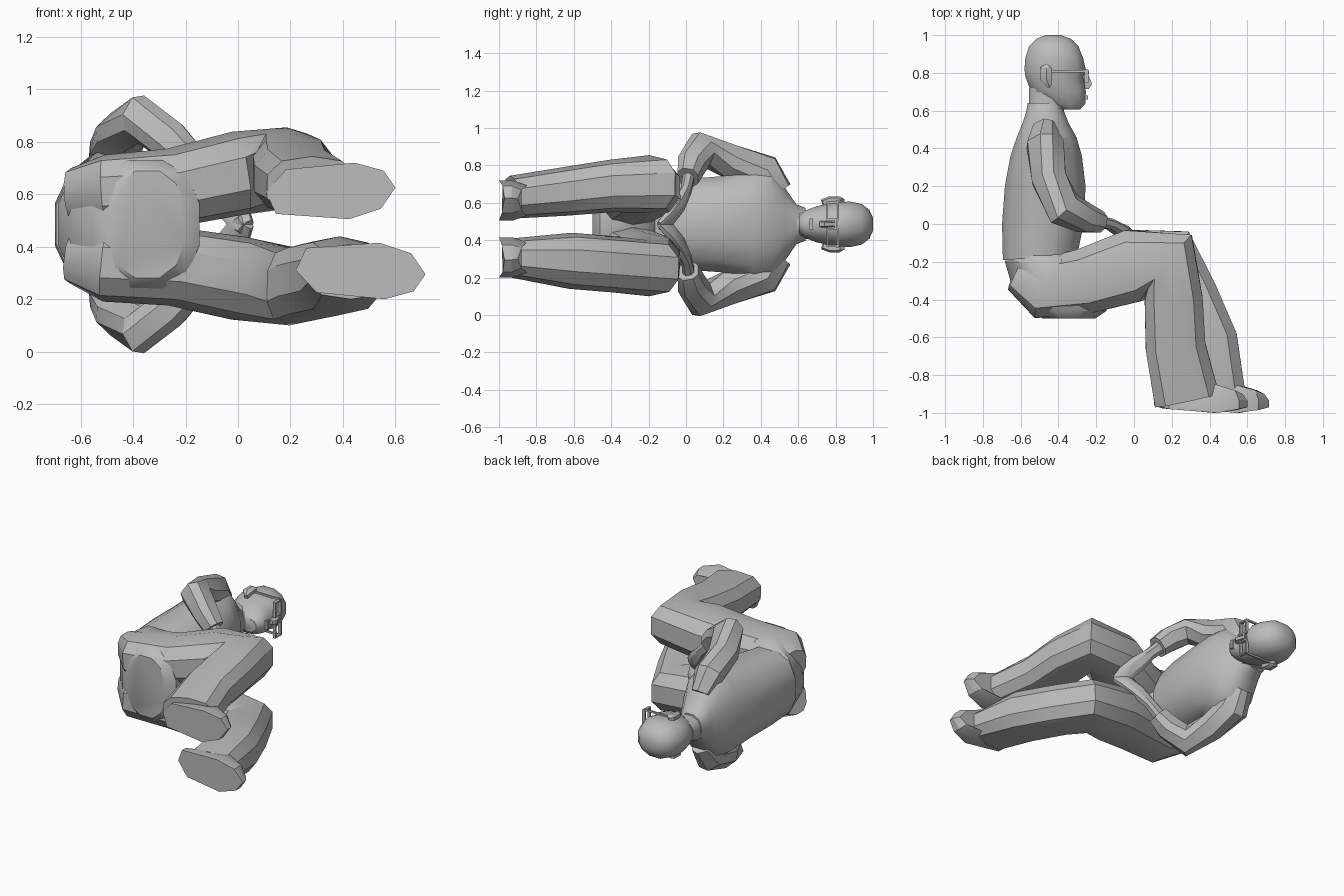
import bpy, bmesh, math
from mathutils import Vector

if "Cube" in bpy.data.objects:
    bpy.data.objects.remove(bpy.data.objects["Cube"], do_unlink=True)

grey = bpy.data.materials.new("plain grey")
grey.use_nodes = True
grey.diffuse_color = (0.5, 0.5, 0.5, 1)
grey.node_tree.nodes["Principled BSDF"].inputs["Base Color"].default_value = (0.5, 0.5, 0.5, 1)
MID = 0.485  # height of the body's plane of symmetry (the figure lies on its side)


def finish(name, bm, angle=30):
    bmesh.ops.recalc_face_normals(bm, faces=bm.faces)
    mesh = bpy.data.meshes.new(name)
    bm.to_mesh(mesh)
    bm.free()
    mesh.materials.append(grey)
    ob = bpy.data.objects.new(name, mesh)
    bpy.context.collection.objects.link(ob)
    bpy.ops.object.select_all(action="DESELECT")
    ob.select_set(True)
    bpy.context.view_layer.objects.active = ob
    bpy.ops.object.shade_smooth_by_angle(angle=math.radians(angle))
    return ob


def skin(name, rings, angle=30):
    """Bridge a row of point rings and cap both ends."""
    bm = bmesh.new()
    rows = [[bm.verts.new(p) for p in ring] for ring in rings]
    n = len(rows[0])
    for a, b in zip(rows, rows[1:]):
        for i in range(n):
            j = (i + 1) % n
            bm.faces.new((a[i], a[j], b[j], b[i]))
    bm.faces.new(rows[0])
    bm.faces.new(rows[-1])
    return finish(name, bm, angle)


def oval(c, u, v, n, power):
    ring = []
    for i in range(n):
        a = 2 * math.pi * (i + 0.5) / n
        ca, sa = math.cos(a), math.sin(a)
        ring.append(c + u * math.copysign(abs(ca) ** power, ca)
                    + v * math.copysign(abs(sa) ** power, sa))
    return ring


def stack(name, rows, n=12, power=0.85, angle=35):
    """Rows of (y, back x, front x, half width) along the spine."""
    skin(name, [oval(Vector(((b + f) / 2, y, MID)), Vector(((f - b) / 2, 0, 0)),
                     Vector((0, 0, w)), n, power) for y, b, f, w in rows], angle)


def limb(name, pts, ref=(0, 0, 1), n=10, power=0.8, angle=30):
    """Points of (x, y, z, depth radius, width radius) along a bent limb."""
    cs = [Vector(p[:3]) for p in pts]
    rings = []
    for i, p in enumerate(pts):
        t = Vector()
        if i:
            t += (cs[i] - cs[i - 1]).normalized()
        if i < len(cs) - 1:
            t += (cs[i + 1] - cs[i]).normalized()
        t.normalize()
        v = Vector(ref)
        v = (v - t * v.dot(t)).normalized()
        rings.append(oval(cs[i], t.cross(v) * p[3], v * p[4], n, power))
    return skin(name, rings, angle)


def block(name, x0, x1, y0, y1, z0, z1):
    skin(name, [[(x, y0, z0), (x, y1, z0), (x, y1, z1), (x, y0, z1)] for x in (x0, x1)])


# Jacket, hips and neck
stack("jacket", [(-.19, -.70, -.30, .23), (0, -.705, -.26, .25), (.2, -.69, -.25, .265),
                 (.36, -.66, -.27, .30), (.46, -.625, -.30, .29), (.53, -.595, -.34, .20),
                 (.59, -.575, -.365, .11), (.64, -.565, -.39, .09)])
stack("hips", [(-.15, -.66, -.32, .22), (-.20, -.69, -.24, .26), (-.36, -.645, -.14, .27),
               (-.46, -.56, -.14, .25), (-.50, -.49, -.2, .21)])
stack("neck", [(.55, -.56, -.37, .08), (.72, -.56, -.36, .08)])

# Head: skull, jaw, nose, lips, ears
stack("head", [(.605, -.40, -.285, .045), (.635, -.47, -.255, .075), (.70, -.55, -.25, .10),
               (.78, -.58, -.265, .118), (.82, -.585, -.25, .123), (.88, -.58, -.265, .125),
               (.94, -.56, -.29, .112), (.98, -.52, -.33, .08), (1.0, -.47, -.385, .035)],
      power=0.9, angle=40)
skin("nose", [[(-.28, y, MID - w), (x, y, MID - w * .6), (x, y, MID + w * .6), (-.28, y, MID + w)]
              for y, x, w in ((.81, -.25, .012), (.74, -.222, .02), (.715, -.24, .02))])
block("lips", -.28, -.243, .66, .68, MID - .03, MID + .03)
for s, side in ((1, "right"), (-1, "left")):
    limb(side + "_ear", [(-.45, .73, MID + s * .115, .012, .02), (-.465, .77, MID + s * .13, .035, .02),
                         (-.465, .82, MID + s * .13, .035, .02), (-.45, .835, MID + s * .125, .02, .015)],
         n=6)
    # Glasses: side arm, lens rim
    za = MID + s * .122
    block(side + "_glasses_arm", -.46, -.25, .803, .815, za - .006, za + .006)
    for y in (.75, .808):
        block(side + "_rim_bar", -.262, -.242, y, y + .01, MID + s * .02, MID + s * .122)
    for z in (.02, .112):
        block(side + "_rim_post", -.262, -.242, .75, .818, MID + s * z, MID + s * (z + .01))
block("glasses_bridge", -.25, -.238, .795, .807, MID - .02, MID + .02)

# Arms bent at the elbow with the hands meeting in the lap
for s, side in ((1, "right"), (-1, "left")):
    sleeve = [(-.47, .50, .17, .07, .07), (-.47, .42, .275, .10, .095), (-.45, .24, .335, .095, .09),
              (-.37, .08, .40, .10, .085), (-.26, .03, .32, .08, .08), (-.19, .01, .25, .06, .07)]
    hand = [(-.23, .02, .28, .035, .045), (-.13, .0, .18, .03, .04), (-.06, -.04, .10, .035, .055),
            (.0, -.09, .03, .03, .055), (.03, -.14, -.01, .02, .035)]
    for part, pts in (("sleeve", sleeve), ("hand", hand)):
        limb(side + "_" + part, [(x, y, MID + s * z, a, b) for x, y, z, a, b in pts],
             ref=(1, 0, s), n=8)

# Legs, one trouser loft each; the left shin reaches further forward
limb("right_leg", [(-.63, -.28, .60, .08, .10), (-.5, -.34, .61, .165, .14), (-.25, -.30, .625, .18, .15),
                   (0, -.22, .68, .2, .16), (.19, -.2, .70, .19, .155), (.21, -.4, .69, .16, .14),
                   (.22, -.65, .66, .165, .13), (.28, -.93, .63, .18, .115)])
limb("left_leg", [(-.63, -.28, .36, .08, .10), (-.5, -.34, .34, .165, .15), (-.25, -.30, .325, .18, .15),
                  (0, -.22, .28, .2, .16), (.2, -.2, .25, .19, .15), (.29, -.38, .27, .16, .15),
                  (.39, -.62, .29, .165, .15), (.43, -.93, .305, .17, .105)])

# Shoes: outline of (length, width, sole y, top y)
OUTLINE = [(0, 0, -.96, -.91), (.04, -.085, -.975, -.89), (.32, -.105, -1, -.85), (.44, -.065, -.985, -.88),
           (.495, .015, -.97, -.90), (.45, .08, -.98, -.88), (.34, .11, -1, -.85), (.08, .085, -.98, -.89)]
for side, s, x0, z0 in (("right", 1, .105, .61), ("left", -1, .22, .31)):
    skin(side + "_shoe", [[(x0 + x, lo, z0 + s * w) for x, w, lo, hi in OUTLINE],
                          [(x0 + x, (lo + hi) / 2, z0 + s * w) for x, w, lo, hi in OUTLINE],
                          [(x0 + .25 + (x - .25) * .9, hi, z0 + s * w * .75) for x, w, lo, hi in OUTLINE]])
